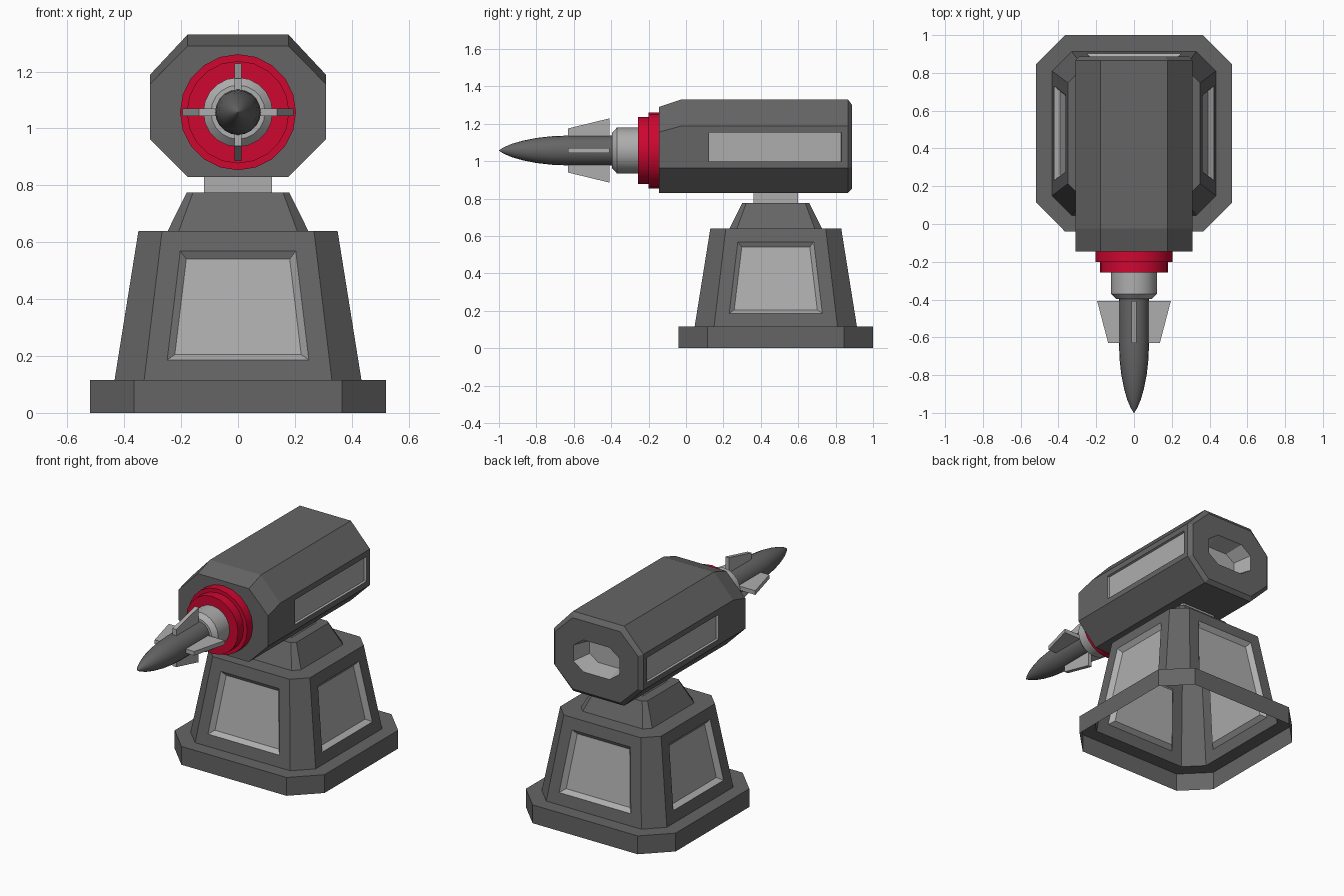
import bpy, bmesh, math
from mathutils import Vector

if "Cube" in bpy.data.objects:
    bpy.data.objects.remove(bpy.data.objects["Cube"])

CY = 0.48     # centre of the pedestal along y
AZ = 1.057    # height of the rocket axis


def material(name, *rgb):
    m = bpy.data.materials.new(name)
    m.diffuse_color = (*rgb, 1)
    m.use_nodes = True
    m.node_tree.nodes["Principled BSDF"].inputs["Base Color"].default_value = m.diffuse_color
    return m


dark = material("dark_grey", 0.13, 0.13, 0.13)
light = material("light_grey", 0.42, 0.42, 0.42)
red = material("red", 0.62, 0.002, 0.03)


def make(name, rings, mat, cap_start=True, cap_end=True, inset=None, light_rings=0, smooth=False):
    """Skin a list of rings. inset = (test, border, bevel, depth) recesses chosen faces
    in light grey; light_rings colours the last spans and the end cap light grey."""
    bm = bmesh.new()
    vs = [[bm.verts.new(p) for p in r] for r in rings]
    n = len(rings[0])
    for k, (a, b) in enumerate(zip(vs, vs[1:])):
        for i in range(n):
            j = (i + 1) % n
            f = bm.faces.new((a[i], a[j], b[j], b[i]))
            f.material_index = int(k >= len(rings) - 1 - light_rings)
    if cap_start:
        bm.faces.new(vs[0][::-1])
    if cap_end:
        bm.faces.new(vs[-1]).material_index = int(light_rings > 0)
    bmesh.ops.recalc_face_normals(bm, faces=bm.faces)
    if inset:
        test, border, bevel, depth = inset
        faces = [f for f in bm.faces if test(f.calc_center_median())]
        bmesh.ops.inset_individual(bm, faces=faces, thickness=border, use_even_offset=True)
        lips = bmesh.ops.inset_individual(bm, faces=faces, thickness=bevel, depth=-depth,
                                          use_even_offset=True)["faces"]
        for f in faces + lips:
            f.material_index = 1
    me = bpy.data.meshes.new(name)
    bm.to_mesh(me)
    bm.free()
    ob = bpy.data.objects.new(name, me)
    bpy.context.collection.objects.link(ob)
    me.materials.append(mat)
    if inset or light_rings:
        me.materials.append(light)
    if smooth:
        bpy.ops.object.select_all(action='DESELECT')
        ob.select_set(True)
        bpy.context.view_layer.objects.active = ob
        bpy.ops.object.shade_smooth_by_angle(angle=math.radians(30))
    return ob


def level(z, h, c):
    """Horizontal square ring of half size h whose chamfers start at c."""
    pts = [(c, -h), (h, -c), (h, c), (c, h), (-c, h), (-h, c), (-h, -c), (-c, -h)]
    return [(x, CY + y, z) for x, y in pts]


def section(y, hx, cx, z0, z1, z2, z3):
    """Upright octagonal section of the launcher body."""
    return [(cx, y, z0), (hx, y, z1), (hx, y, z2), (cx, y, z3),
            (-cx, y, z3), (-hx, y, z2), (-hx, y, z1), (-cx, y, z0)]


def lathe(name, profile, mat, n=20):
    """Round part about the rocket axis from (y, radius) pairs."""
    rings = [[(r * math.cos(2 * math.pi * i / n), y, AZ + r * math.sin(2 * math.pi * i / n))
              for i in range(n)] for y, r in profile]
    return make(name, rings, mat, smooth=True)


# Pedestal: hollow shell, open underneath, with four recessed panels
make("pedestal",
     [level(0, 0.52, 0.365), level(0.115, 0.52, 0.365),
      level(0.115, 0.434, 0.33), level(0.64, 0.35, 0.267),
      level(0.64, 0.247, 0.208), level(0.775, 0.18, 0.158)],
     dark, cap_start=False,
     inset=(lambda c: 0.2 < c.z < 0.6 and min(abs(c.x), abs(c.y - CY)) < 0.01,
            0.072, 0.024, 0.028))

# Neck between pedestal and body
make("neck", [[(x, CY + y, z) for x, y in ((-.12, -.12), (.12, -.12), (.12, .12), (-.12, .12))]
              for z in (0.77, 0.835)], light)

# Launcher body: sloped front top, side windows, exhaust recess at the rear
full = (0.31, 0.177, 0.83, 0.963, 1.188, 1.33)
make("launcher_body",
     [section(-0.145, 0.31, 0.177, 0.83, 0.963, 1.155, 1.29),
      section(-0.025, *full), section(0.087, *full), section(0.866, *full),
      section(0.888, 0.288, 0.165, 0.853, 0.97, 1.18, 1.3),
      section(0.888, 0.16, 0.09, 0.98, 1.03, 1.13, 1.18),
      section(0.77, 0.13, 0.07, 1.0, 1.04, 1.12, 1.16)],
     dark, light_rings=1,
     inset=(lambda c: abs(c.x) > 0.305 and 0.3 < c.y < 0.6, 0.035, 0.001, 0.015))

# Muzzle rings and grey collar
lathe("muzzle_rings", [(-0.14, 0.204), (-0.2, 0.204), (-0.2, 0.18), (-0.257, 0.18)], red)
lathe("muzzle_collar", [(-0.25, 0.122), (-0.37, 0.122), (-0.396, 0.095)], light)

# Rocket with rounded nose
lathe("rocket", [(-0.39, 0.08), (-0.63, 0.08), (-0.72, 0.076), (-0.8, 0.067), (-0.87, 0.053),
                 (-0.93, 0.036), (-0.975, 0.017), (-1.0, 0.001)], dark)

# Four fins: the side pair is slightly longer than the upright pair
for name, d, front, back in (("fin_right", Vector((1, 0, 0)), 0.137, 0.195),
                             ("fin_left", Vector((-1, 0, 0)), 0.137, 0.195),
                             ("fin_top", Vector((0, 0, 1)), 0.118, 0.172),
                             ("fin_bottom", Vector((0, 0, -1)), 0.118, 0.172)):
    side = d.cross(Vector((0, 1, 0))) * 0.013
    make(name, [[Vector((0, y, AZ)) + d * r + side * s
                 for y, r in ((-0.63, 0.06), (-0.63, front), (-0.408, back), (-0.408, 0.06))]
                for s in (-1, 1)], light)
